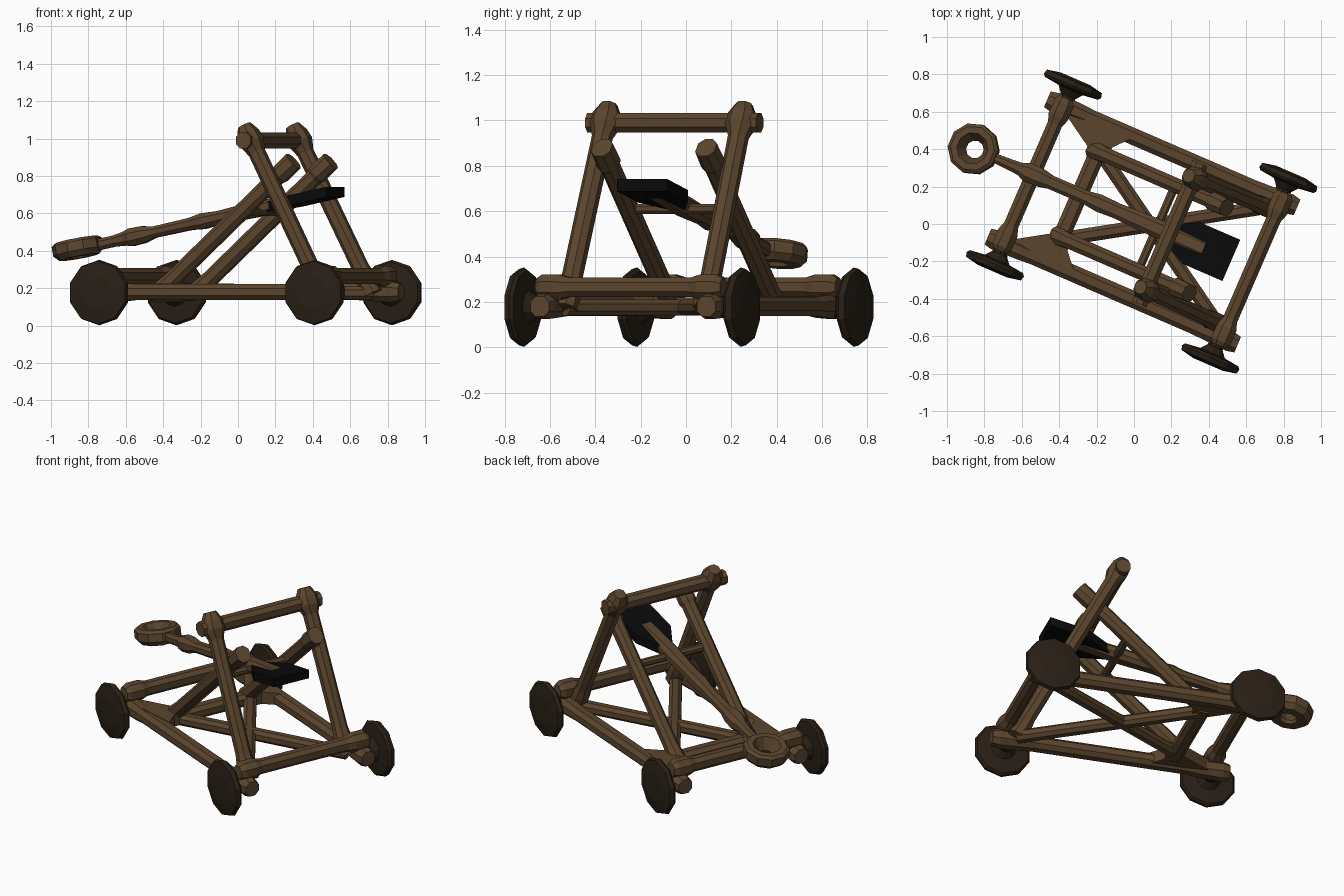
import bpy, bmesh, math
from mathutils import Vector, Matrix

if "Cube" in bpy.data.objects:
    bpy.data.objects.remove(bpy.data.objects["Cube"])

# Whole engine is laid out along local x, then turned about z
TURN = Matrix.Rotation(math.radians(-23.4), 4, 'Z') @ Matrix.Translation((0, 0.028, 0))


def material(name, rgb):
    m = bpy.data.materials.new(name)
    m.diffuse_color = (*rgb, 1)
    m.use_nodes = True
    m.node_tree.nodes["Principled BSDF"].inputs["Base Color"].default_value = m.diffuse_color
    return m


WOOD = material("wood", (0.105, 0.06, 0.027))
DARK = material("dark_wood", (0.022, 0.014, 0.008))
BLACK = material("black_iron", (0.003, 0.003, 0.003))


def loft(name, rings, mat, closed=False):
    """Skin a list of rings; cap the ends, or join last to first."""
    bm = bmesh.new()
    rows = [[bm.verts.new(TURN @ Vector(p)) for p in r] for r in rings]
    n = len(rows[0])
    pairs = list(zip(rows, rows[1:]))
    if closed:
        pairs.append((rows[-1], rows[0]))
    for a, b in pairs:
        for i in range(n):
            j = (i + 1) % n
            bm.faces.new((a[i], a[j], b[j], b[i]))
    if not closed:
        bm.faces.new(rows[0])
        bm.faces.new(rows[-1])
    bmesh.ops.recalc_face_normals(bm, faces=bm.faces)
    me = bpy.data.meshes.new(name)
    bm.to_mesh(me)
    bm.free()
    me.materials.append(mat)
    ob = bpy.data.objects.new(name, me)
    bpy.context.collection.objects.link(ob)
    return ob


def beam(name, p, q, stations, mat=WOOD):
    """Chamfered timber from p to q; stations are (t, width, height)."""
    p, q = Vector(p), Vector(q)
    d = (q - p).normalized()
    side = d.cross(Vector((0, 0, 1)))
    side.normalize()
    up = side.cross(d)
    rings = []
    for t, w, h in stations:
        c = p.lerp(q, t)
        a, b, k = w / 2, h / 2, 0.28 * min(w, h)
        prof = [(a, b - k), (a - k, b), (k - a, b), (-a, b - k),
                (-a, k - b), (k - a, -b), (a - k, -b), (a, k - b)]
        rings.append([c + side * x + up * y for x, y in prof])
    return loft(name, rings, mat)


def plain(w, h):
    return [(0, w, h), (1, w, h)]


def ring(c, r, axis, n=10):
    c, out = Vector(c), []
    for i in range(n):
        a = 2 * math.pi * i / n + math.pi / 2
        x, y = r * math.cos(a), r * math.sin(a)
        out.append(c + (Vector((x, 0, y)) if axis == 'Y' else Vector((x, y, 0))))
    return out


for s, side in ((-1, "near"), (1, "far")):
    # side rails with thicker ends
    beam(side + "_side_rail", (-0.69, s * 0.4, 0.18), (0.765, s * 0.4, 0.18),
         [(0, 0.09, 0.09), (0.03, 0.11, 0.11), (0.13, 0.10, 0.10), (0.18, 0.09, 0.085),
          (0.82, 0.09, 0.085), (0.9, 0.10, 0.10), (0.97, 0.11, 0.11), (1, 0.09, 0.09)])
    # leaning uprights with swollen top joint
    beam(side + "_upright", (0.63, s * 0.335, 0.17), (0.165, s * 0.325, 1.07),
         [(0, 0.10, 0.10), (0.1, 0.10, 0.10), (0.16, 0.085, 0.085), (0.84, 0.085, 0.085),
          (0.9, 0.13, 0.12), (0.95, 0.12, 0.11), (1, 0.07, 0.07)])
    # diagonal braces behind the uprights
    beam(side + "_diagonal_brace", (-0.36, s * 0.25, 0.18), (0.42, s * 0.25, 0.88),
         [(0, 0.10, 0.10), (0.1, 0.08, 0.085), (0.88, 0.08, 0.085), (0.9, 0.10, 0.10), (1, 0.09, 0.10)])
    # crossed floor braces
    beam(side + "_floor_brace", (-0.33, s * 0.26, 0.175), (0.62, -s * 0.34, 0.175), plain(0.075, 0.07))
    # gusset plates at the rear corners
    pts = [(-0.56, 0.36), (-0.37, 0.24), (-0.27, 0.24), (-0.27, 0.3), (-0.2, 0.38), (-0.56, 0.43)]
    loft(side + "_gusset", [[(x, s * y, z) for x, y in pts] for z in (0.15, 0.225)], WOOD)
    # wheels with flared hubs
    for u, end in ((-0.595, "rear"), (0.66, "front")):
        prof = [(0.40, 0.045), (0.46, 0.045), (0.495, 0.075), (0.505, 0.163),
                (0.52, 0.175), (0.545, 0.168), (0.56, 0.09)]
        loft(f"{side}_{end}_wheel", [ring((u, s * v, 0.177), r, 'Y') for v, r in prof], DARK)

# cross beams resting on the rails
for u, end in ((-0.6, "rear"), (0.675, "front")):
    beam(end + "_cross_beam", (u, -0.445, 0.265), (u, 0.445, 0.265),
         [(0, 0.08, 0.08), (0.03, 0.11, 0.11), (0.12, 0.11, 0.11), (0.17, 0.08, 0.085),
          (0.83, 0.08, 0.085), (0.88, 0.11, 0.11), (0.97, 0.11, 0.11), (1, 0.08, 0.08)])
beam("middle_cross_beam", (-0.33, -0.3, 0.18), (-0.33, 0.3, 0.18), plain(0.09, 0.08))
beam("top_crossbar", (0.195, -0.41, 0.99), (0.195, 0.41, 0.99), plain(0.085, 0.085))
beam("arm_axle", (0.12, -0.25, 0.61), (0.12, 0.25, 0.61), plain(0.045, 0.045))

# throwing arm, with a bound collar near the cup
beam("throwing_arm", (-0.83, 0, 0.432), (0.4, 0, 0.685),
     [(0, 0.05, 0.06), (0.08, 0.06, 0.06), (0.13, 0.07, 0.075), (0.16, 0.105, 0.095),
      (0.22, 0.10, 0.09), (0.27, 0.075, 0.06), (0.44, 0.075, 0.065), (0.5, 0.095, 0.085),
      (0.58, 0.085, 0.07), (0.75, 0.10, 0.085), (1, 0.09, 0.06)])

# open cup at the arm's end, tilted with the arm
TILT = Matrix.Translation((-0.945, 0, 0.415)) @ Matrix.Rotation(-0.2, 4, 'Y')
cup = [(0.11, -0.05), (0.138, -0.02), (0.138, 0.03), (0.12, 0.045), (0.085, 0.045), (0.048, -0.03), (0.055, -0.05)]
loft("cup", [[TILT @ p for p in ring((0, 0, z), r, 'Z')] for r, z in cup], WOOD, closed=True)

# flat pointed counterweight plate
plate = [(0.17, -0.04), (0.32, -0.12), (0.555, -0.12), (0.555, 0.12), (0.32, 0.12), (0.17, 0.04)]
loft("counterweight", [[(x, y, 0.685 + (x - 0.4) * 0.21 + dz) for x, y in plate] for dz in (-0.03, 0.025)], BLACK)
